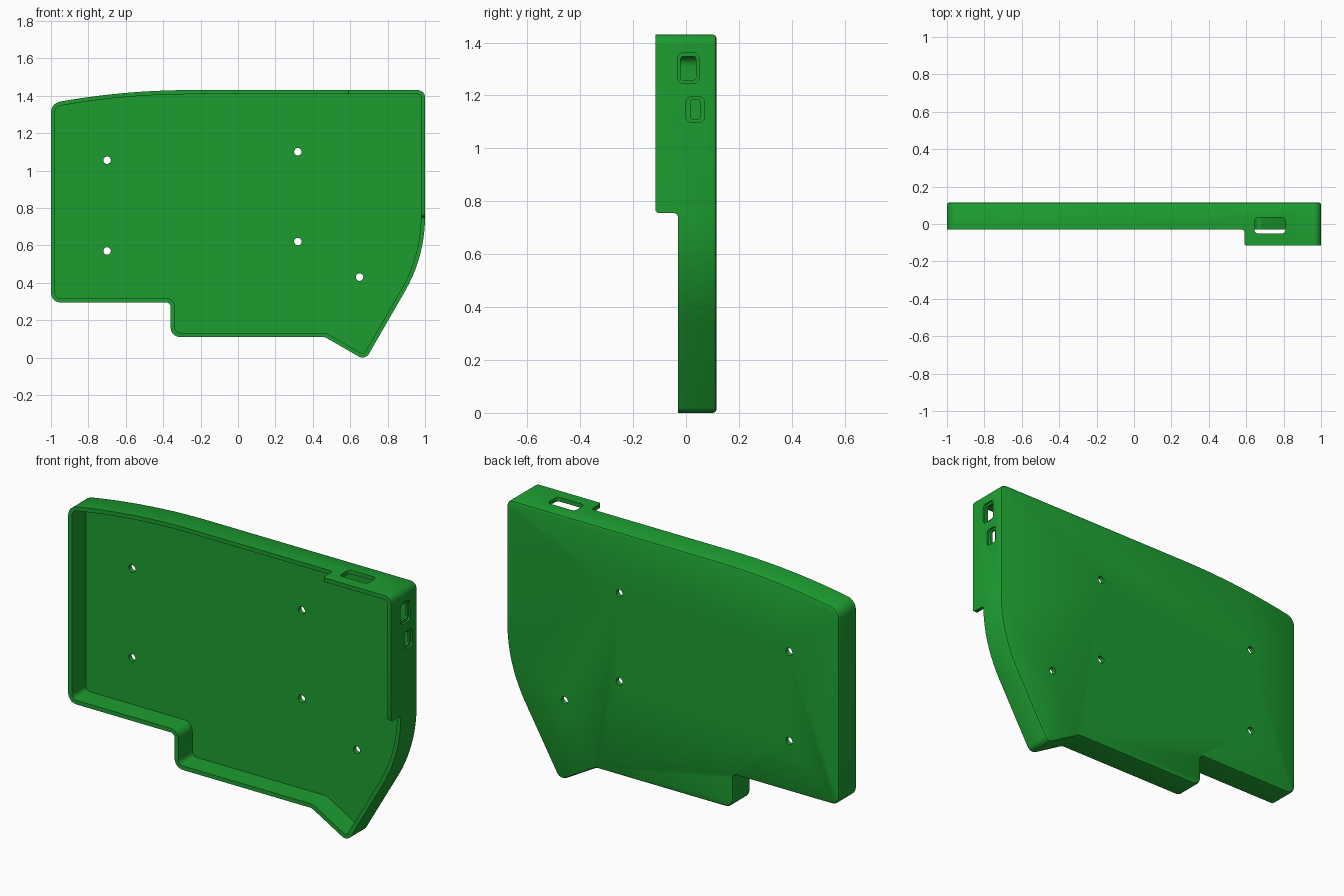
import bpy, bmesh, math
from mathutils import Vector

if "Cube" in bpy.data.objects:
    bpy.data.objects.remove(bpy.data.objects["Cube"])

WALL, FRONT, BACK, RIM, FLOOR = 0.022, -0.115, 0.115, -0.03, 0.09


def rounded(corners, steps=8):
    """Polygon from (a, b, radius) corners, each replaced by an arc."""
    out, n = [], len(corners)
    for i, (x, y, r) in enumerate(corners):
        p = Vector((x, y))
        if r == 0:
            out.append(p)
            continue
        u = (Vector(corners[i - 1][:2]) - p).normalized()
        v = (Vector(corners[(i + 1) % n][:2]) - p).normalized()
        half = u.angle(v) / 2
        c = p + (u + v).normalized() * (r / math.sin(half))
        s = p + u * (r / math.tan(half)) - c
        turn = s.angle_signed(p + v * (r / math.tan(half)) - c)
        for k in range(steps + 1):
            t = -turn * k / steps
            out.append(c + Vector((s.x * math.cos(t) - s.y * math.sin(t),
                                   s.x * math.sin(t) + s.y * math.cos(t))))
    return out


def inset(pts, d):
    """Move a polygon inwards by d with mitred corners."""
    n = len(pts)
    area = sum(pts[i - 1].x * pts[i].y - pts[i].x * pts[i - 1].y for i in range(n))
    d = d if area > 0 else -d
    out = []
    for i, p in enumerate(pts):
        a = (p - pts[i - 1]).normalized()
        b = (pts[(i + 1) % n] - p).normalized()
        na, nb = Vector((-a.y, a.x)), Vector((-b.y, b.x))
        out.append(p + (na + nb) * (d / (1 + na.dot(nb))))
    return out


def loft(name, axis, layers):
    """Closed solid through equal-sized rings given as (polygon, level)."""
    place = {'x': lambda p, l: (l, p.x, p.y),
             'y': lambda p, l: (p.x, l, p.y),
             'z': lambda p, l: (p.x, p.y, l)}[axis]
    bm = bmesh.new()
    rings = [[bm.verts.new(place(p, l)) for p in pts] for pts, l in layers]
    bm.faces.new(rings[0])
    bm.faces.new(rings[-1])
    for r, s in zip(rings, rings[1:]):
        for i in range(len(r)):
            bm.faces.new((r[i - 1], r[i], s[i], s[i - 1]))
    bmesh.ops.recalc_face_normals(bm, faces=bm.faces)
    mesh = bpy.data.meshes.new(name)
    bm.to_mesh(mesh)
    bm.free()
    ob = bpy.data.objects.new(name, mesh)
    bpy.context.collection.objects.link(ob)
    return ob


def cut(target, cutter):
    """Subtract the cutter and delete it."""
    bpy.context.view_layer.objects.active = target
    m = target.modifiers.new("cut", 'BOOLEAN')
    m.operation, m.solver, m.object = 'DIFFERENCE', 'EXACT', cutter
    bpy.ops.object.modifier_apply(modifier=m.name)
    bpy.data.objects.remove(cutter)


def slot(a, b, w, h, r):
    w, h = w / 2, h / 2
    return rounded([(a - w, b - h, r), (a + w, b - h, r), (a + w, b + h, r), (a - w, b + h, r)], 5)


# Tray body with softened back edge
outline = rounded([(-1, 0.295, 0.05), (-0.36, 0.295, 0.025), (-0.36, 0.11, 0.05),
                   (0.464, 0.11, 0.05), (0.68, -0.0146, 0.04), (1, 0.54, 0.8),
                   (1, 1.43, 0.04), (-0.6, 1.43, 4.0), (-1, 1.36, 0.06)], 10)
tray = loft("case_tray", 'y', [(outline, FRONT), (outline, BACK - 0.012),
                               (inset(outline, 0.004), BACK - 0.004),
                               (inset(outline, 0.012), BACK)])

# Hollow interior
inner = inset(outline, WALL)
cut(tray, loft("cavity", 'y', [(inner, -0.3), (inner, FLOOR)]))

# Lower the rim everywhere except the top right corner
top_step = rounded([(-2, -0.3, 0), (0.8, -0.3, 0), (0.8, FRONT - 0.0005, 0),
                    (0.59, FRONT - 0.0005, 0.014), (0.59, RIM, 0.014), (-2, RIM, 0)])
cut(tray, loft("top_step", 'z', [(top_step, -0.5), (top_step, 2)]))
side_step = rounded([(-0.3, -1, 0), (-0.3, 0.9, 0), (FRONT - 0.0005, 0.9, 0),
                     (FRONT - 0.0005, 0.755, 0.014), (RIM, 0.755, 0.016), (RIM, -1, 0)])
cut(tray, loft("side_step", 'x', [(side_step, -2), (side_step, 2)]))

# Screw holes through the floor
for x, z in ((-0.7, 1.055), (0.32, 1.1), (-0.7, 0.57), (0.32, 0.62), (0.65, 0.43)):
    ring = [Vector((x + 0.02 * math.cos(t * math.pi / 12), z + 0.02 * math.sin(t * math.pi / 12)))
            for t in range(24)]
    cut(tray, loft("screw_hole", 'y', [(ring, 0.05), (ring, 0.2)]))

# Port slot in the top wall
port = slot(0.727, -0.008, 0.165, 0.086, 0.02)
cut(tray, loft("top_port", 'z', [(port, 1.38), (port, 1.5)]))

# Recessed ports in the right wall
for y, z, w, h, iw, ih in ((0.009, 1.303, 0.08, 0.115, 0.058, 0.09),
                           (0.035, 1.147, 0.07, 0.095, 0.036, 0.074)):
    big, small = slot(y, z, w, h, 0.02), slot(y, z, iw, ih, 0.01)
    cut(tray, loft("side_port", 'x', [(big, 1.1), (big, 0.99), (small, 0.99), (small, 0.9)]))

# Green finish and smooth curves
mat = bpy.data.materials.new("green_plastic")
mat.diffuse_color = (0.012, 0.34, 0.03, 1)
mat.use_nodes = True
mat.node_tree.nodes["Principled BSDF"].inputs["Base Color"].default_value = mat.diffuse_color
tray.data.materials.clear()
tray.data.materials.append(mat)
bpy.ops.object.select_all(action='DESELECT')
tray.select_set(True)
bpy.context.view_layer.objects.active = tray
bpy.ops.object.shade_smooth_by_angle(angle=math.radians(35))
